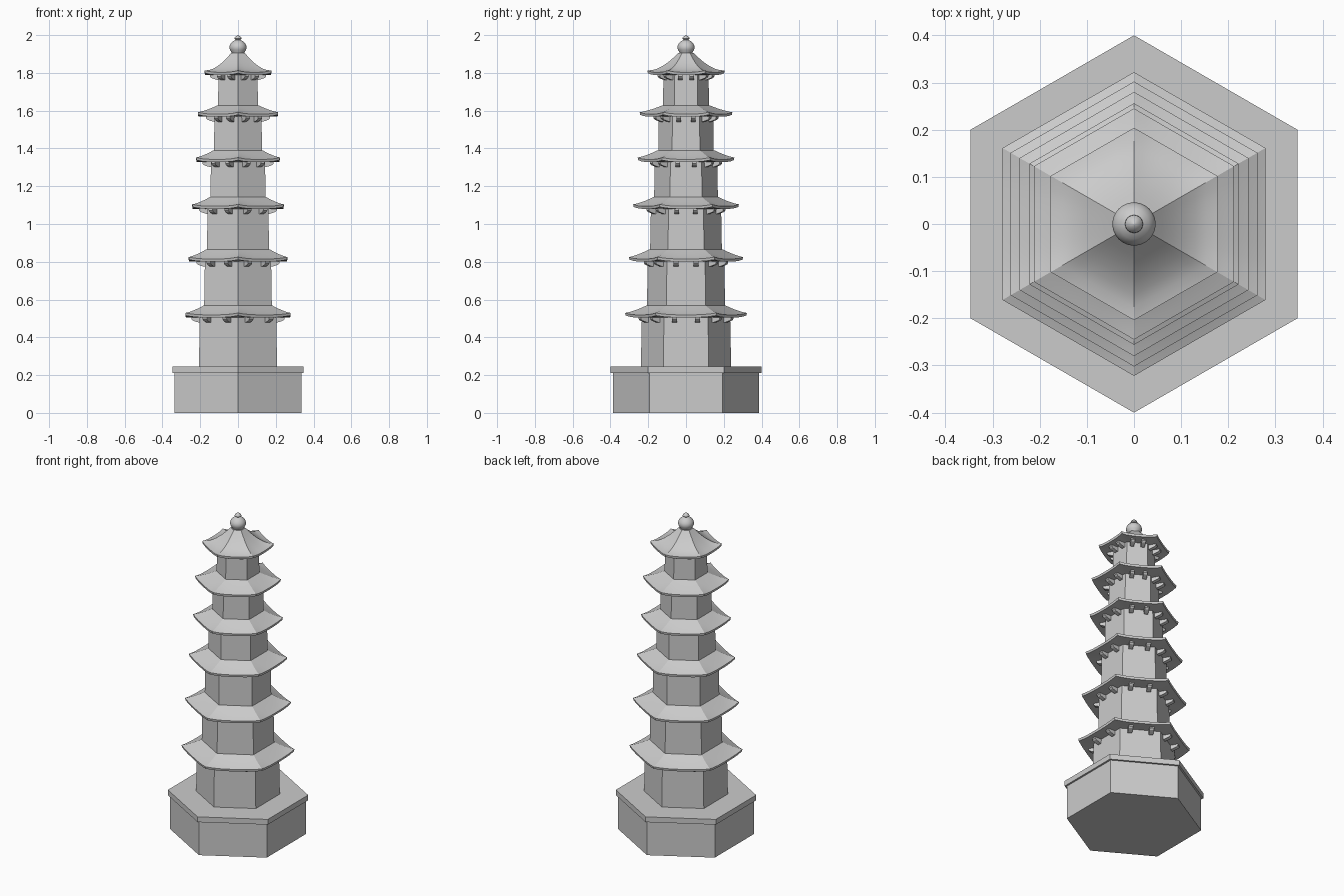
import bpy, bmesh
from math import sin, cos, pi, radians
from mathutils import Vector, Matrix

if "Cube" in bpy.data.objects:
    bpy.data.objects.remove(bpy.data.objects["Cube"])

CORNERS = [Vector((sin(i * pi / 3), -cos(i * pi / 3))) for i in range(6)]


def finish(bm, name, smooth=None):
    bmesh.ops.recalc_face_normals(bm, faces=bm.faces)
    me = bpy.data.meshes.new(name)
    bm.to_mesh(me)
    bm.free()
    ob = bpy.data.objects.new(name, me)
    bpy.context.collection.objects.link(ob)
    if smooth:
        bpy.ops.object.select_all(action='DESELECT')
        ob.select_set(True)
        bpy.context.view_layer.objects.active = ob
        bpy.ops.object.shade_smooth_by_angle(angle=radians(smooth))
    return ob


def skin(name, rings, smooth=None):
    """Join rings of points bottom to top and cap both ends."""
    bm = bmesh.new()
    vr = [[bm.verts.new(p) for p in ring] for ring in rings]
    n = len(vr[0])
    for a, b in zip(vr, vr[1:]):
        for i in range(n):
            j = (i + 1) % n
            bm.faces.new((a[i], a[j], b[j], b[i]))
    bm.faces.new(vr[0])
    bm.faces.new(vr[-1])
    return finish(bm, name, smooth)


def hex_ring(r, z, lift=0.0, seg=1):
    """Hexagon outline; lift curls it upwards toward the corners."""
    pts = []
    for i in range(6):
        a, b = CORNERS[i], CORNERS[(i + 1) % 6]
        for k in range(seg):
            t = k / seg
            p = a.lerp(b, t) * r
            pts.append((p.x, p.y, z + lift * abs(2 * t - 1) ** 3))
    return pts


def roof(name, r_wall, r_eave, r_top, z_eave, z_top, power, thick=0.014, lift=0.010):
    seg = 8
    rings = [hex_ring(r_wall * 0.97, z_eave - thick, 0, seg),
             hex_ring(r_eave * 0.99, z_eave - thick, lift, seg)]
    steps = 6
    for k in range(steps + 1):
        t = k / steps
        rings.append(hex_ring(r_eave + (r_top - r_eave) * t,
                              z_eave + (z_top - z_eave) * t ** power,
                              lift * (1 - t) ** 2, seg))
    skin(name, rings, 20)


def brackets(name, r, z_top):
    """Two rounded corbels under the eave on each of the six walls."""
    bm = bmesh.new()
    w = 0.010 + 0.012 * r
    # side profile: distance from the wall, height below the eave
    prof = [(-0.01, 0.004), (0.045, 0.004), (0.045, -0.008), (0.038, -0.016),
            (0.024, -0.021), (0.008, -0.026), (-0.01, -0.028)]
    for i in range(6):
        rot = Matrix.Rotation(i * pi / 3, 4, 'Z')
        for s in (-1, 1):
            sides = []
            for e in (-w, w):
                sides.append([bm.verts.new(rot @ Vector(
                    (r * 0.866 + d, s * r * 0.26 + e, z_top + h))) for d, h in prof])
            a, b = sides
            bm.faces.new(a)
            bm.faces.new(b)
            for k in range(len(prof)):
                j = (k + 1) % len(prof)
                bm.faces.new((a[k], a[j], b[j], b[k]))
    finish(bm, name)


# Hexagonal plinth and its cap slab
skin("plinth", [hex_ring(0.387, 0), hex_ring(0.387, 0.215)])
skin("plinth_cap", [hex_ring(0.40, 0.212), hex_ring(0.40, 0.245)])

# Storeys: wall radius, eave radius, eave height, roof top height
tiers = [(0.239, 0.322, 0.519, 0.568),
         (0.207, 0.302, 0.815, 0.866),
         (0.190, 0.280, 1.094, 1.142),
         (0.169, 0.256, 1.342, 1.390),
         (0.147, 0.245, 1.582, 1.628),
         (0.122, 0.204, 1.803, 1.905)]
floor = 0.24
for n, (r, re, ze, zt) in enumerate(tiers, 1):
    last = n == len(tiers)
    skin(f"storey_wall_{n}", [hex_ring(r, floor), hex_ring(r * 0.977, ze)])
    r_top = 0.042 if last else tiers[n][0] + 0.004
    roof(f"roof_{n}", r, re, r_top, ze, zt, 1.7 if last else 1.1)
    brackets(f"eave_brackets_{n}", r * 0.977, ze - 0.014)
    floor = zt - 0.01

# Turned finial with a small bead on top
profile = [(0.030, 1.895), (0.034, 1.908), (0.043, 1.922), (0.046, 1.936),
           (0.042, 1.950), (0.032, 1.963), (0.020, 1.971), (0.013, 1.975),
           (0.019, 1.981), (0.018, 1.986), (0.009, 1.995), (0.001, 2.0)]
skin("finial", [[(r * cos(k * pi / 12), r * sin(k * pi / 12), z) for k in range(24)]
                for r, z in profile], 40)
